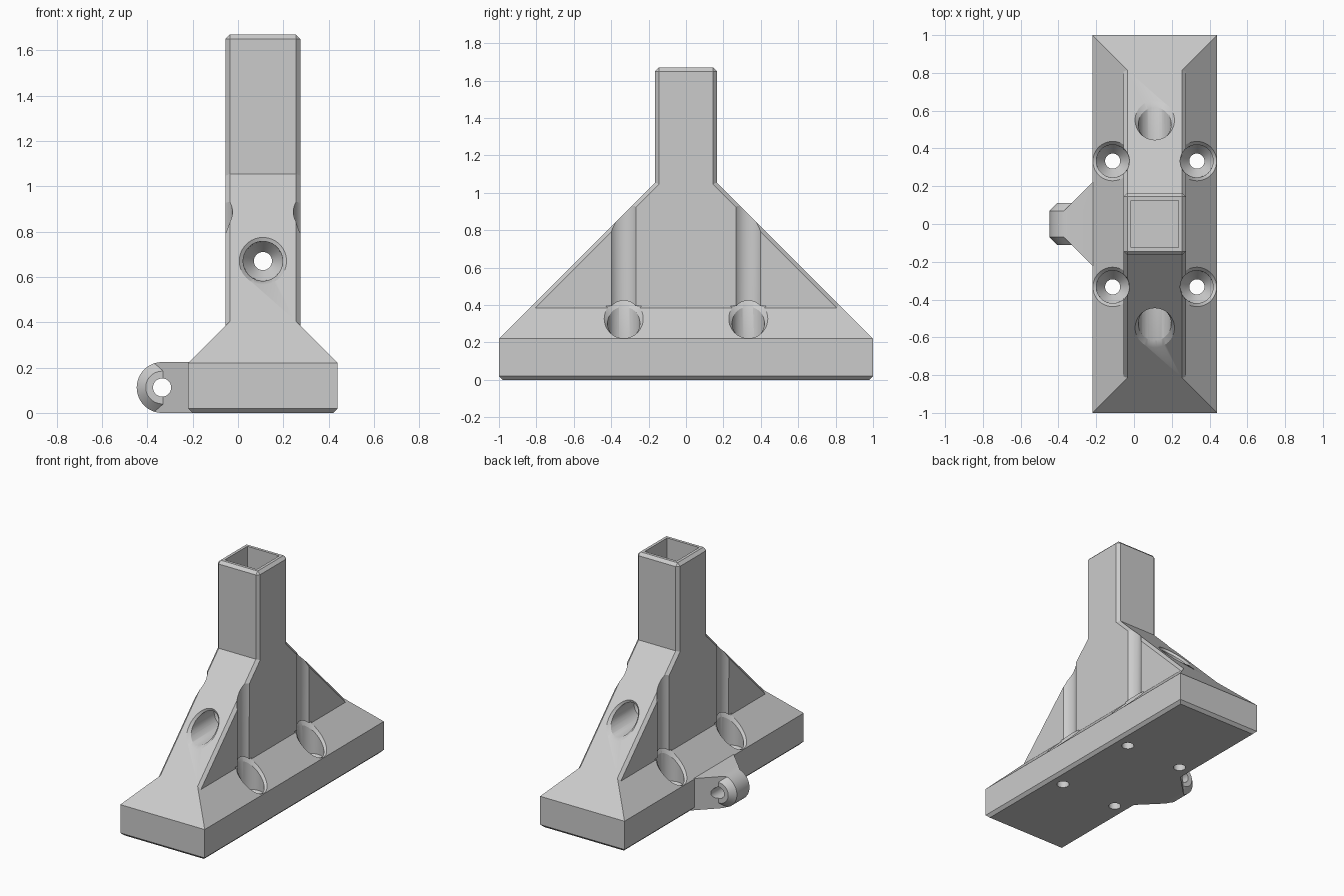
import bpy, bmesh, math
from mathutils import Matrix, Vector

if "Cube" in bpy.data.objects:
    bpy.data.objects.remove(bpy.data.objects["Cube"], do_unlink=True)

CX = 0.11          # centre line of the stand
BASE_Z = 0.22      # height of the base block
HALF = 0.165       # half width of web and column
TOP = 1.67
SEG = 64

grey = bpy.data.materials.new("plain_grey")
grey.use_nodes = True
grey.diffuse_color = (0.6, 0.6, 0.6, 1)
grey.node_tree.nodes["Principled BSDF"].inputs["Base Color"].default_value = (0.6, 0.6, 0.6, 1)


def finish(name, bm):
    bmesh.ops.recalc_face_normals(bm, faces=bm.faces)
    mesh = bpy.data.meshes.new(name)
    bm.to_mesh(mesh)
    bm.free()
    mesh.materials.append(grey)
    obj = bpy.data.objects.new(name, mesh)
    bpy.context.collection.objects.link(obj)
    return obj


def prism_bm(points, axis, lo, hi):
    """Extrude a 2D outline along the given axis."""
    place = {"x": lambda a, b, t: (t, a, b),
             "y": lambda a, b, t: (a, t, b),
             "z": lambda a, b, t: (a, b, t)}[axis]
    bm = bmesh.new()
    face = bm.faces.new([bm.verts.new(place(a, b, lo)) for a, b in points])
    ext = bmesh.ops.extrude_face_region(bm, geom=[face])
    verts = [g for g in ext["geom"] if isinstance(g, bmesh.types.BMVert)]
    bmesh.ops.translate(bm, verts=verts, vec=Vector(place(0, 0, hi - lo)))
    bmesh.ops.recalc_face_normals(bm, faces=bm.faces)
    return bm


def turned(name, rings, matrix, shear=0):
    """Stack of round rings (radius, height), optionally slanted along local x."""
    bm = bmesh.new()
    loops = []
    for r, h in rings:
        angles = [math.tau * i / SEG for i in range(SEG)]
        loops.append([bm.verts.new((r * math.cos(a), r * math.sin(a),
                                    h - shear * r * math.cos(a))) for a in angles])
    for low, high in zip(loops, loops[1:]):
        for i in range(SEG):
            j = (i + 1) % SEG
            bm.faces.new((low[i], low[j], high[j], high[i]))
    bm.faces.new(loops[0])
    bm.faces.new(loops[-1])
    bm.transform(matrix)
    return finish(name, bm)


def combine(obj, other, operation):
    other.hide_render = True
    mod = obj.modifiers.new("combine", "BOOLEAN")
    mod.operation, mod.solver, mod.object = operation, "EXACT", other
    bpy.context.view_layer.update()
    graph = bpy.context.evaluated_depsgraph_get()
    mesh = bpy.data.meshes.new_from_object(obj.evaluated_get(graph))
    obj.modifiers.clear()
    obj.data = mesh
    bpy.data.objects.remove(other, do_unlink=True)


# Base block: chamfered underside, straight walls, sloping shoulders
bm = bmesh.new()
rows = []
for hx, hy, z in ((0.31, 0.98, 0), (0.33, 1, 0.02), (0.33, 1, BASE_Z), (0.14, 0.81, 0.41)):
    rows.append([bm.verts.new((CX + sx * hx, sy * hy, z))
                 for sx, sy in ((-1, -1), (1, -1), (1, 1), (-1, 1))])
for low, high in zip(rows, rows[1:]):
    for i in range(4):
        j = (i + 1) % 4
        bm.faces.new((low[i], low[j], high[j], high[i]))
bm.faces.new(rows[0])
bm.faces.new(rows[-1])
stand = finish("foot_stand", bm)

# Web and column: one side outline, with all outer edges chamfered
side = [(0.95, 0.1), (0.95, 0.27), (HALF, 1.055), (HALF, TOP)]
side = side + [(-y, z) for y, z in reversed(side)]
bm = prism_bm(side, "x", CX - HALF, CX + HALF)
rim = [e for e in bm.edges if min(v.co.z for v in e.verts) > 0.2
       and (abs(e.verts[0].co.x - e.verts[1].co.x) < 0.01
            or min(v.co.z for v in e.verts) > TOP - 0.01)]
bmesh.ops.bevel(bm, geom=rim, offset=0.02, offset_type="OFFSET", segments=1,
                affect="EDGES", profile=0.5)
combine(stand, finish("web_and_column", bm), "UNION")

# Side lug: triangular gusset trimmed to a rounded end, plus a chamfered eye
EYE_X, EYE_Z, EYE_R = -0.335, 0.112, 0.112
gusset = finish("gusset", prism_bm([(-0.19, -0.25), (-0.19, 0.25), (-0.4, 0.04), (-0.4, -0.04)],
                                   "z", -0.1, 0.4))
arc = [math.pi / 2 + math.pi * i / 32 for i in range(33)]
outline = [(EYE_X + EYE_R * math.cos(a), EYE_Z + EYE_R * math.sin(a)) for a in arc]
outline += [(-0.1, 0), (-0.1, 2 * EYE_R)]
combine(gusset, finish("lug_outline", prism_bm(outline, "y", -0.4, 0.4)), "INTERSECT")
along_y = Matrix.Translation((EYE_X, 0, EYE_Z)) @ Matrix.Rotation(math.pi / 2, 4, "X")
eye = turned("lug_eye", [(0.072, -0.11), (EYE_R, -0.07), (EYE_R, 0.07), (0.072, 0.11)], along_y)
combine(gusset, eye, "UNION")
combine(stand, gusset, "UNION")
combine(stand, turned("eye_hole", [(0.04, -0.21), (0.04, 0.21)], along_y), "DIFFERENCE")

# Square socket down the column
w = 0.125
socket = [(CX - w, -w), (CX + w, -w), (CX + w, w), (CX - w, w)]
combine(stand, finish("socket", prism_bm(socket, "z", 0.3, 2)), "DIFFERENCE")


def screw_hole(matrix, surface, floor, start, end, shear):
    """Countersunk bore with a flared rim on the sloping surface."""
    bore = [(0.04, start), (0.04, floor - 0.06), (0.086, floor), (0.09, end)]
    combine(stand, turned("bore", bore, matrix), "DIFFERENCE")
    flare = [(0.085, surface - 0.025), (0.112, surface + 0.01)]
    combine(stand, turned("flare", flare, matrix, shear), "DIFFERENCE")


# Four vertical screw holes, which also groove the web
for sx in (-1, 1):
    for sy in (-1, 1):
        screw_hole(Matrix.Translation((CX + sx * 0.223, sy * 0.333, 0)),
                   0.327, 0.18, -0.1, 1.3, sx)

# Two horizontal screw holes through the sloping ends
for sy in (-1, 1):
    turn = Matrix(((0, sy, 0, CX), (0, 0, sy, 0), (1, 0, 0, 0.67), (0, 0, 0, 1)))
    screw_hole(turn, 0.55, 0.3, -0.05, 1.0, 1)

# Smooth bores, sharp edges
stand.hide_render = False
bpy.ops.object.select_all(action="DESELECT")
stand.select_set(True)
bpy.context.view_layer.objects.active = stand
bpy.ops.object.shade_smooth_by_angle(angle=math.radians(25))
